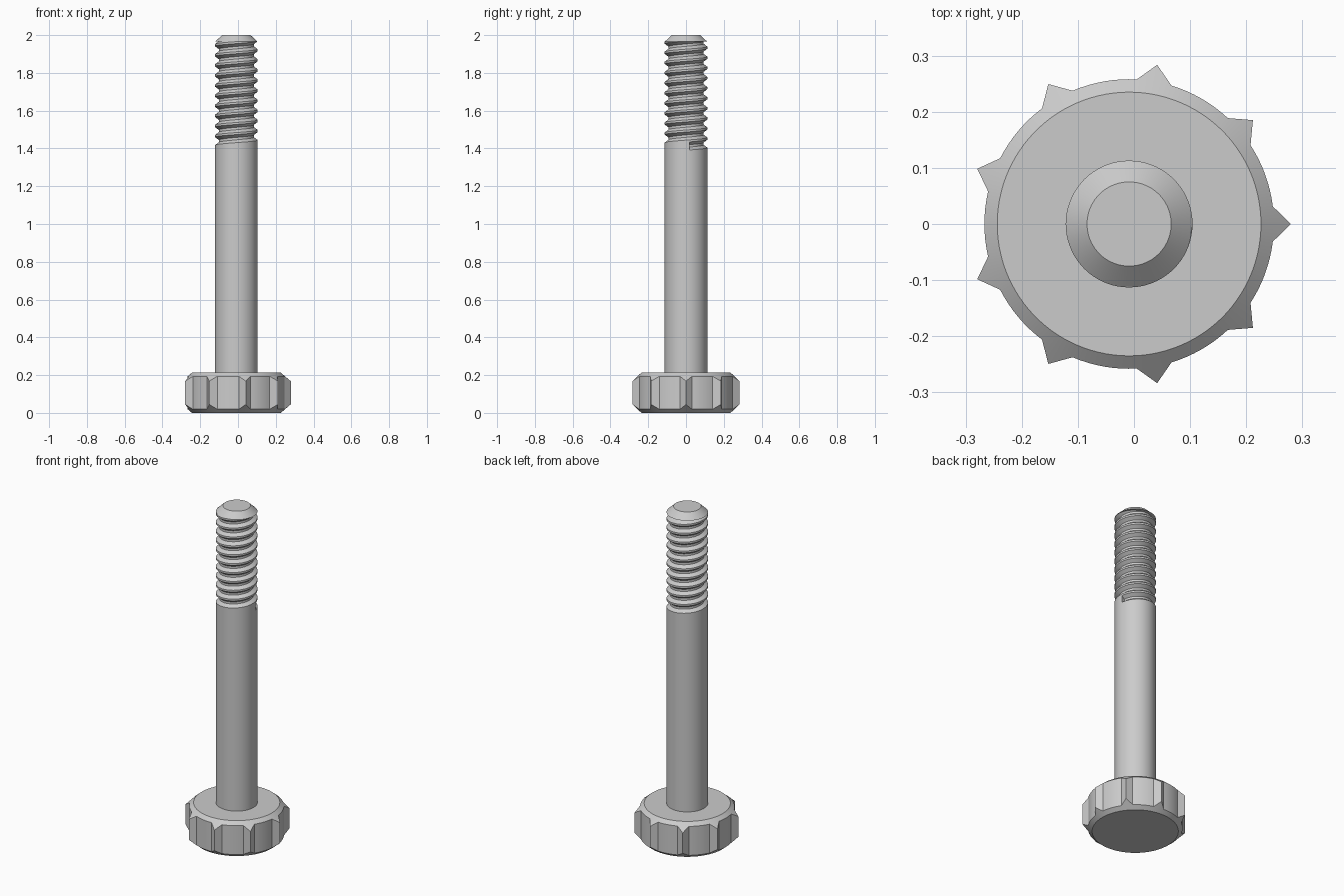
import bpy, bmesh
from math import pi, sin, cos, radians
from mathutils import Vector

if "Cube" in bpy.data.objects:
    bpy.data.objects.remove(bpy.data.objects["Cube"])

CX = -0.0087          # bolt axis, offset so the nine-tooth head is centred
R = 0.113             # shaft radius
HEAD_H = 0.213


def finish(bm, name):
    bmesh.ops.remove_doubles(bm, verts=bm.verts, dist=1e-5)
    bmesh.ops.recalc_face_normals(bm, faces=bm.faces)
    me = bpy.data.meshes.new(name)
    bm.to_mesh(me)
    bm.free()
    ob = bpy.data.objects.new(name, me)
    ob.location.x = CX
    bpy.context.collection.objects.link(ob)
    bpy.ops.object.select_all(action='DESELECT')
    ob.select_set(True)
    bpy.context.view_layer.objects.active = ob
    bpy.ops.object.shade_smooth_by_angle(angle=radians(25))
    return ob


def skin(bm, rows, closed=True):
    """Quads between successive rows of vertices."""
    for a, b in zip(rows, rows[1:]):
        n = len(a)
        for i in range(n if closed else n - 1):
            j = (i + 1) % n
            bm.faces.new((a[i], a[j], b[j], b[i]))


def lathe(name, profile, n=72):
    bm = bmesh.new()
    rows = [[bm.verts.new((r * cos(2 * pi * i / n), r * sin(2 * pi * i / n), z))
             for i in range(n)] for r, z in profile]
    skin(bm, rows)
    bm.faces.new(rows[0])
    bm.faces.new(rows[-1])
    return finish(bm, name)


# Knurled head: circle with nine pointed teeth, both rims cut by a cone
def head():
    body, tip, cap, teeth, half, slope = 0.258, 0.288, 0.235, 9, radians(7), 0.85
    step = 2 * pi / teeth
    pts = []
    for k in range(teeth):
        c = k * step
        polar = lambda r, a: Vector((r * cos(a), r * sin(a)))
        a, t, b = polar(body, c - half), polar(tip, c), polar(body, c + half)
        pts += [a.lerp(t, i / 4) for i in range(4)]
        pts += [t.lerp(b, i / 4) for i in range(4)]
        pts += [polar(body, c + half + (step - 2 * half) * i / 8) for i in range(8)]
    bm = bmesh.new()
    drop = [slope * (p.length - cap) for p in pts]
    rows = [
        [bm.verts.new((*(p.normalized() * cap), 0)) for p in pts],
        [bm.verts.new((*p, d)) for p, d in zip(pts, drop)],
        [bm.verts.new((*p, HEAD_H - d)) for p, d in zip(pts, drop)],
        [bm.verts.new((*(p.normalized() * cap), HEAD_H)) for p in pts],
    ]
    skin(bm, rows)
    bm.faces.new(rows[0])
    bm.faces.new(rows[-1])
    finish(bm, "knurled_head")


# Right-handed helical thread, clipped flat where the tip begins
def thread():
    z_base, z_start, z_end, pitch, root = 1.385, 1.392, 1.967, 0.0535, 0.093
    n, phase = 72, radians(10)
    shape = [(0, R), (0.28, root), (0.52, root), (0.80, R)]
    turns = int((z_end - z_start) / pitch) + 3
    pts = [(k + f, r) for k in range(-1, turns) for f, r in shape]

    def radius(t):
        for (t0, r0), (t1, r1) in zip(pts, pts[1:]):
            if t0 <= t <= t1:
                return r0 + (r1 - r0) * (t - t0) / (t1 - t0)
        return R

    bm = bmesh.new()
    rows = []

    def add_row(t=None, r=R):
        row = []
        for i in range(n + 1):
            a = 2 * pi * i / n
            z, rr = z_base, R
            if t is not None:
                z, rr = z_start + pitch * (t + i / n), r
                if z > z_end:
                    z, rr = z_end, radius((z_end - z_start) / pitch - i / n)
            row.append(bm.verts.new((rr * cos(a + phase), rr * sin(a + phase), z)))
        rows.append(row)

    add_row()
    for t, r in pts[4:]:
        add_row(t, r)
    skin(bm, rows, closed=False)
    bmesh.ops.remove_doubles(bm, verts=bm.verts, dist=1e-5)
    bmesh.ops.dissolve_degenerate(bm, edges=bm.edges, dist=1e-5)
    # end wall of the groove run-out
    bmesh.ops.holes_fill(bm, edges=[e for e in bm.edges if e.is_boundary], sides=8)
    finish(bm, "thread")


head()
lathe("shank", [(R, HEAD_H - 0.01), (R, 1.385)])
thread()
lathe("chamfered_tip", [(R, 1.965), (0.075, 2.0)])
